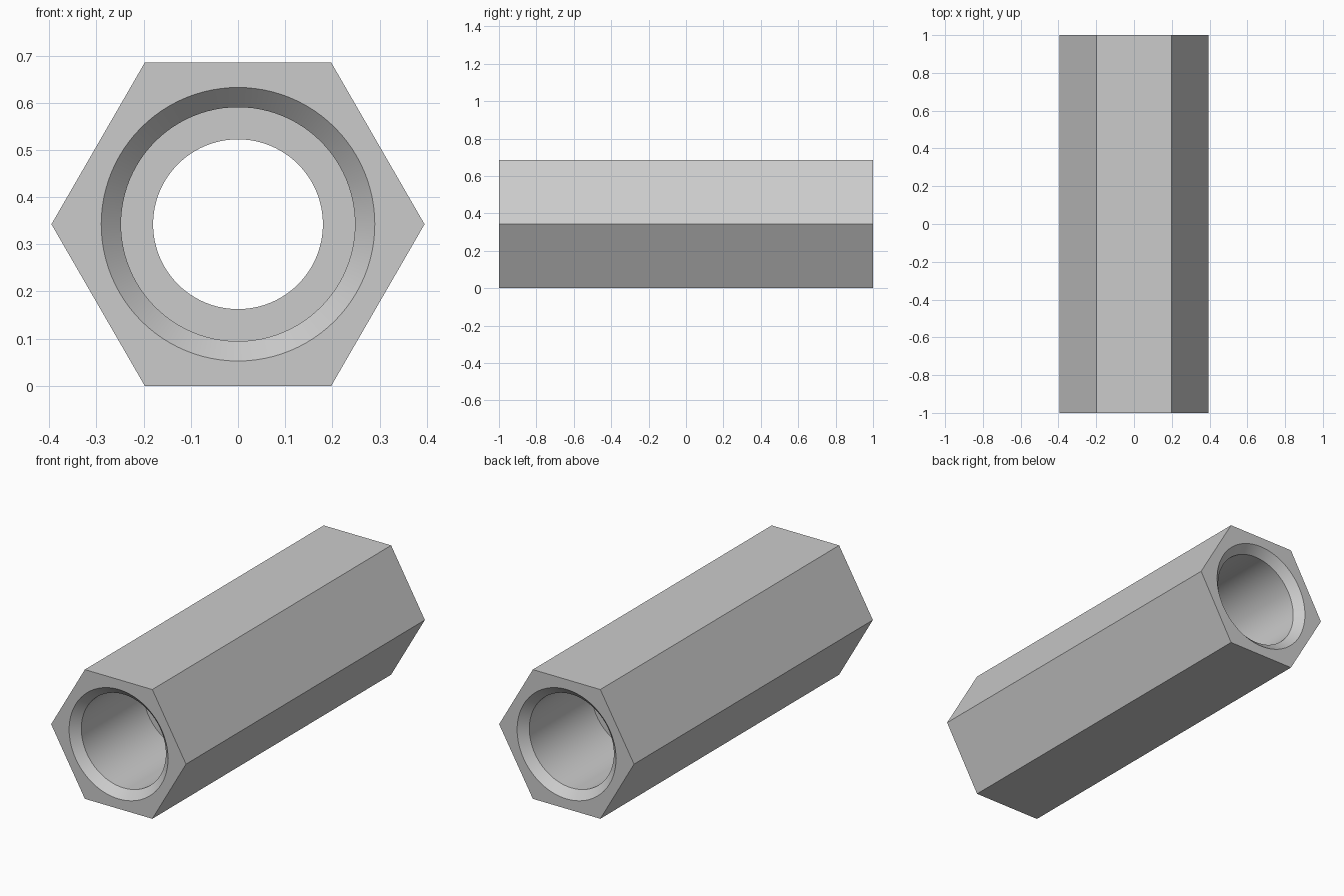
import bpy
import bmesh
import math

default = bpy.data.objects.get("Cube")
if default:
    bpy.data.objects.remove(default, do_unlink=True)

SEGMENTS = 96          # multiple of six, so the hexagon corners fall on points
APOTHEM = 0.3425
HALF = 1.0
MOUTH, BORE, THROAT = 0.29, 0.248, 0.18
CHAMFER = 0.042
STEP = 0.56            # depth of the wide bore at each end

# Material
steel = bpy.data.materials.new("plain_grey")
steel.use_nodes = True
grey = (0.6, 0.6, 0.6, 1.0)
steel.diffuse_color = grey
steel.node_tree.nodes["Principled BSDF"].inputs["Base Color"].default_value = grey


def hexagon(angle):
    """Distance from the axis to a hexagon with flat top and bottom."""
    local = angle % (math.pi / 3) - math.pi / 6
    return APOTHEM / math.cos(local)


def circle(radius):
    return lambda angle: radius


def ring(bm, shape, y):
    points = []
    for i in range(SEGMENTS):
        a = math.tau * i / SEGMENTS
        r = shape(a)
        points.append(bm.verts.new((r * math.cos(a), y, APOTHEM + r * math.sin(a))))
    return points


# Closed section: outer hexagon, chamfered mouth, wide bore, narrow throat
half_section = [
    (hexagon, HALF),
    (circle(MOUTH), HALF),
    (circle(BORE), HALF - CHAMFER),
    (circle(BORE), HALF - STEP),
    (circle(THROAT), HALF - STEP),
]
section = [(s, -y) for s, y in half_section] + half_section[::-1]

bm = bmesh.new()
rings = [ring(bm, shape, y) for shape, y in section]
for k, near in enumerate(rings):
    far = rings[(k + 1) % len(rings)]
    for i in range(SEGMENTS):
        j = (i + 1) % SEGMENTS
        bm.faces.new((near[i], near[j], far[j], far[i]))
bmesh.ops.recalc_face_normals(bm, faces=bm.faces)

mesh = bpy.data.meshes.new("hex_sleeve")
bm.to_mesh(mesh)
bm.free()
mesh.materials.append(steel)

sleeve = bpy.data.objects.new("hex_sleeve", mesh)
bpy.context.collection.objects.link(sleeve)
bpy.ops.object.select_all(action="DESELECT")
sleeve.select_set(True)
bpy.context.view_layer.objects.active = sleeve
bpy.ops.object.shade_smooth_by_angle(angle=math.radians(30))
